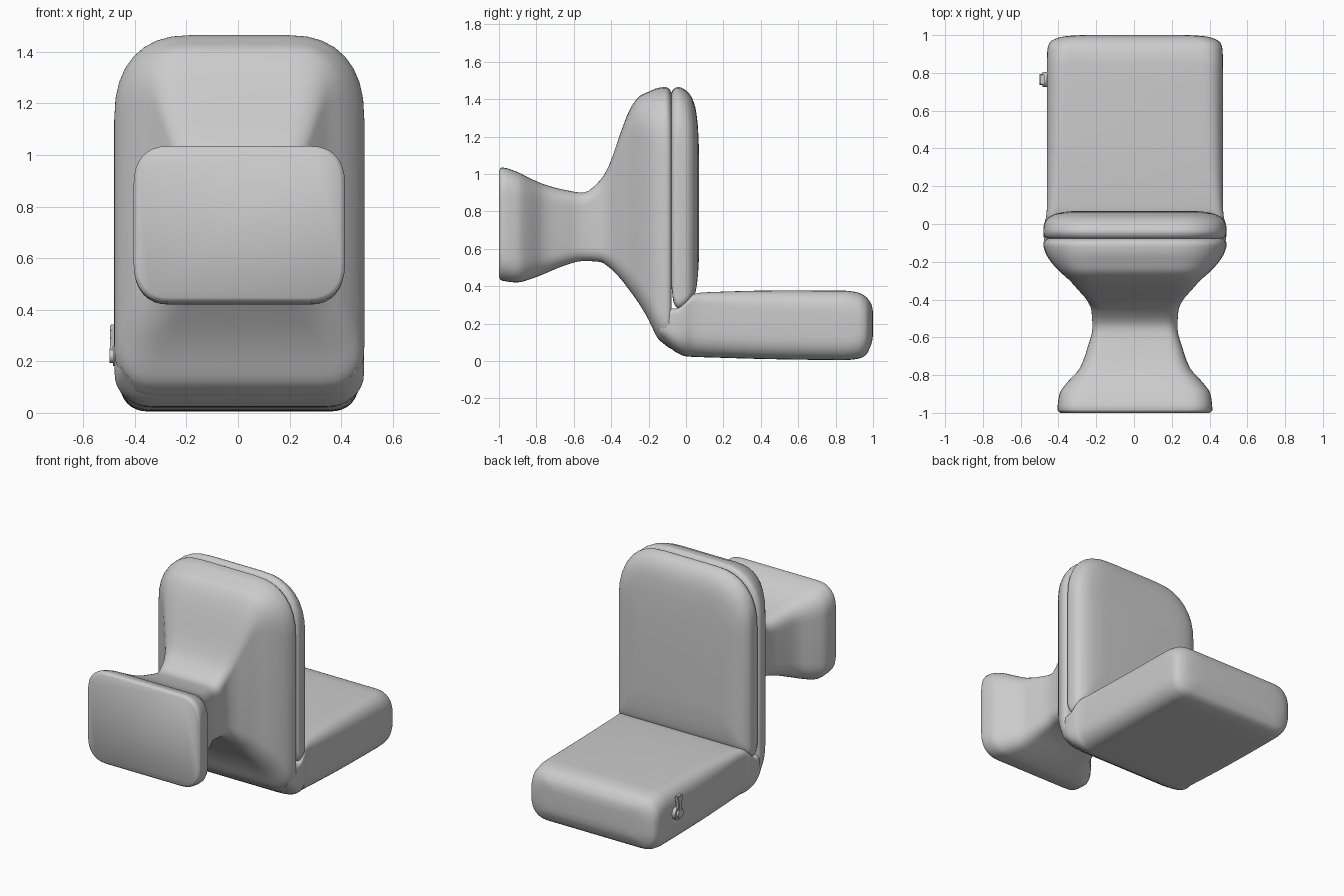
import bpy, bmesh, math
from mathutils import Matrix

if "Cube" in bpy.data.objects:
    bpy.data.objects.remove(bpy.data.objects["Cube"])

CX = 0.005


def finish(bm, name, angle=40):
    bmesh.ops.recalc_face_normals(bm, faces=bm.faces)
    me = bpy.data.meshes.new(name)
    bm.to_mesh(me)
    bm.free()
    ob = bpy.data.objects.new(name, me)
    bpy.context.collection.objects.link(ob)
    bpy.ops.object.select_all(action='DESELECT')
    ob.select_set(True)
    bpy.context.view_layer.objects.active = ob
    bpy.ops.object.shade_smooth_by_angle(angle=math.radians(angle))
    return ob


def smooth_rows(rows, steps):
    """Monotone cubic interpolation of section rows along their first value (y)."""
    def slope(i, c):
        d = lambda j: (rows[j+1][c] - rows[j][c]) / (rows[j+1][0] - rows[j][0])
        if i == 0:
            return d(0)
        if i == len(rows) - 1:
            return d(i - 1)
        a, b = d(i - 1), d(i)
        return 0 if a * b <= 0 else 2 * a * b / (a + b)
    out = []
    for i in range(len(rows) - 1):
        p, q = rows[i], rows[i+1]
        h = q[0] - p[0]
        for s in range(steps):
            t = s / steps
            r = [p[0] + h * t]
            for c in range(1, len(p)):
                r.append((2*t**3 - 3*t*t + 1) * p[c] + (t**3 - 2*t*t + t) * h * slope(i, c)
                         + (3*t*t - 2*t**3) * q[c] + (t**3 - t*t) * h * slope(i + 1, c))
            out.append(r)
    return out + [list(rows[-1])]


def section(bm, y, hx, z0, z1, bot, top, n=9, p=2.4):
    """Rounded rectangle in the xz plane, with separate bottom and top corner sizes."""
    ring = []
    for k, (sx, sz) in enumerate(((1, 1), (-1, 1), (-1, -1), (1, -1))):
        rx = min(top if sz > 0 else bot, hx * .95)
        rz = min(rx * 1.1, (z1 - z0) * .48)
        for j in range(n):
            a = math.pi / 2 * j / (n - 1)
            if k % 2:
                a = math.pi / 2 - a
            ux = max(math.cos(a), 0) ** (2 / p)
            uz = max(math.sin(a), 0) ** (2 / p)
            x = sx * (hx - rx + rx * ux)
            z = (z1 - rz + rz * uz) if sz > 0 else (z0 + rz - rz * uz)
            ring.append(bm.verts.new((x + CX, y, z)))
    return ring


def loft(name, rows, steps=3):
    bm = bmesh.new()
    rings = [section(bm, *r) for r in smooth_rows(rows, steps)]
    for a, b in zip(rings, rings[1:]):
        for i in range(len(a)):
            j = (i + 1) % len(a)
            bm.faces.new((a[i], a[j], b[j], b[i]))
    bm.faces.new(rings[0])
    bm.faces.new(rings[-1])
    return finish(bm, name)


# Foot, pedestal neck and flaring bowl: y, half width, z low, z high, corner sizes
loft("bowl_and_pedestal", [
    (-1.00, .395, .445, 1.02, .13, .13),
    (-.985, .41, .43, 1.035, .14, .14),
    (-.90, .40, .42, 1.01, .13, .13),
    (-.84, .36, .435, .98, .12, .12),
    (-.76, .29, .465, .945, .10, .10),
    (-.65, .25, .51, .915, .08, .08),
    (-.55, .225, .535, .90, .07, .07),
    (-.46, .23, .53, .965, .07, .07),
    (-.41, .25, .50, 1.05, .08, .08),
    (-.35, .30, .44, 1.22, .10, .10),
    (-.30, .345, .375, 1.345, .12, .14),
    (-.25, .40, .305, 1.415, .13, .20),
    (-.20, .445, .22, 1.44, .14, .25),
    (-.15, .475, .12, 1.46, .15, .29),
    (-.11, .485, .085, 1.465, .16, .30),
    (-.09, .481, .07, 1.455, .16, .30),
    (-.078, .465, .065, 1.435, .16, .29)])

# Closed seat lid
loft("lid", [
    (-.078, .465, .40, 1.435, .05, .29),
    (-.066, .48, .31, 1.455, .05, .30),
    (-.04, .485, .28, 1.465, .05, .30),
    (0, .482, .30, 1.447, .05, .30),
    (.03, .463, .33, 1.41, .05, .28),
    (.05, .43, .365, 1.355, .05, .24),
    (.063, .38, .45, 1.26, .05, .18),
    (.07, .31, .56, 1.12, .05, .12)])

# Cistern, fairing into the bowl
loft("cistern", [
    (-.14, .46, .12, .26, .15, .03),
    (-.08, .482, .066, .28, .16, .03),
    (-.05, .484, .045, .28, .16, .03),
    (0, .48, .025, .32, .15, .03),
    (.04, .47, .022, .357, .14, .04),
    (.10, .466, .02, .367, .13, .06),
    (.50, .466, .009, .377, .12, .10),
    (.85, .466, .005, .376, .12, .11),
    (.92, .464, .012, .366, .12, .12),
    (.96, .452, .03, .345, .12, .12),
    (.985, .41, .075, .315, .10, .10),
    (.995, .36, .105, .29, .08, .08),
    (1.00, .28, .14, .26, .05, .05)])

# Flush lever: round boss on the side wall with a flared arm
bm = bmesh.new()
for x, r, d in ((-.470, .041, .03), (-.487, .028, .024)):
    m = Matrix.Translation((x, .765, .222)) @ Matrix.Rotation(math.pi / 2, 4, 'Y')
    bmesh.ops.create_cone(bm, cap_ends=True, segments=24, radius1=r, radius2=r, depth=d, matrix=m)
finish(bm, "lever_boss")

bm = bmesh.new()
rings = []
for z, hy in ((.22, .017), (.29, .017), (.32, .025), (.343, .026)):
    rings.append([bm.verts.new((x, .765 + s * hy, z)) for x, s in
                  ((-.497, -1), (-.497, 1), (-.472, 1), (-.472, -1))])
for a, b in zip(rings, rings[1:]):
    for i in range(4):
        bm.faces.new((a[i], a[(i+1) % 4], b[(i+1) % 4], b[i]))
bm.faces.new(rings[0])
bm.faces.new(rings[-1])
bmesh.ops.bevel(bm, geom=bm.edges[:], offset=.004, segments=2, affect='EDGES')
finish(bm, "lever_arm")
